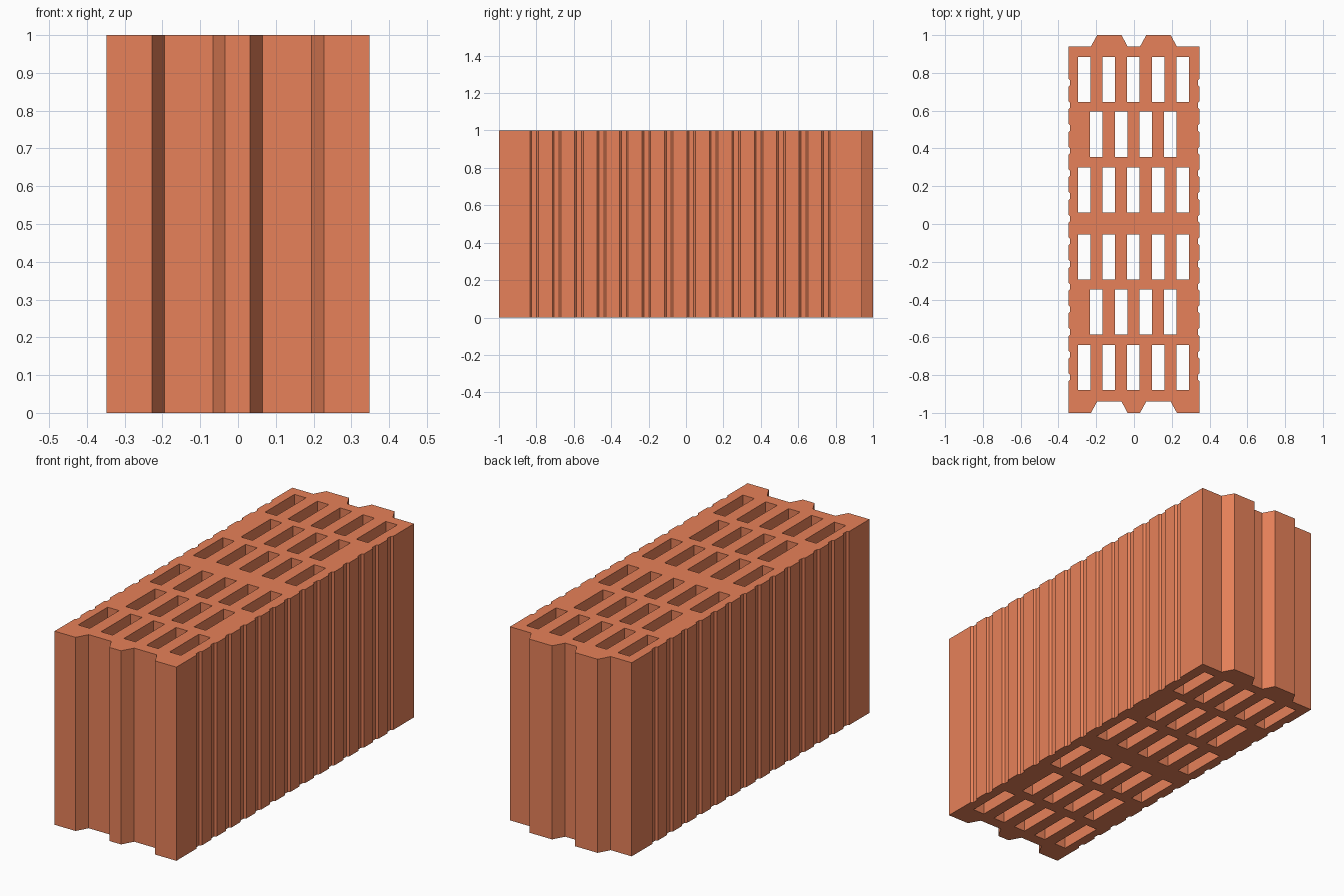
import bpy

if "Cube" in bpy.data.objects:
    bpy.data.objects.remove(bpy.data.objects["Cube"])

curve = bpy.data.curves.new("hollow_brick", 'CURVE')
curve.dimensions = '2D'
curve.fill_mode = 'BOTH'
curve.extrude = 0.5


def add_loop(points):
    """Add one closed outline to the brick cross-section."""
    spline = curve.splines.new('POLY')
    spline.points.add(len(points) - 1)
    for p, (x, y) in zip(spline.points, points):
        p.co = (x, y, 0, 1)
    spline.use_cyclic_u = True


# Tongue-and-groove end profile (x, offset in +y), left to right
HALF = 0.348
STEP = 0.06
end = [(-HALF, 0), (-0.228, 0), (-0.195, STEP), (-0.066, STEP), (-0.034, 0),
       (0.032, 0), (0.065, STEP), (0.194, STEP), (0.227, 0), (HALF, 0)]

# Shallow keying grooves along a long side, bottom to top
side = []
for i in range(14):
    y = -0.812 + 0.12 * i
    side += [(HALF, y - 0.023), (HALF - 0.01, y - 0.013),
             (HALF - 0.01, y + 0.013), (HALF, y + 0.023)]

# Outer outline, counter-clockwise
front = [(x, -1 + d) for x, d in end]
back = [(x, 1 - STEP + d) for x, d in end]
add_loop(front + side + back[::-1] + [(-x, y) for x, y in side[::-1]])

# Staggered rows of through holes
for row_y, count in [(0.765, 5), (0.475, 4), (0.18, 5),
                     (-0.175, 5), (-0.466, 4), (-0.76, 5)]:
    for i in range(count):
        x = -0.003 + (i - (count - 1) / 2) * 0.1305
        add_loop([(x - 0.033, row_y - 0.12), (x - 0.033, row_y + 0.12),
                  (x + 0.033, row_y + 0.12), (x + 0.033, row_y - 0.12)])

# Turn the extruded section into a mesh standing on the ground
brick = bpy.data.objects.new("hollow_brick", curve)
bpy.context.collection.objects.link(brick)
brick.location.z = 0.5
bpy.context.view_layer.objects.active = brick
brick.select_set(True)
bpy.ops.object.convert(target='MESH')
brick = bpy.context.object
brick.name = "hollow_brick"
brick.data.shade_flat()

# Fired clay colour
clay = bpy.data.materials.new("clay")
clay.diffuse_color = (0.80, 0.22, 0.10, 1)
clay.use_nodes = True
clay.node_tree.nodes["Principled BSDF"].inputs["Base Color"].default_value = clay.diffuse_color
brick.data.materials.clear()
brick.data.materials.append(clay)
